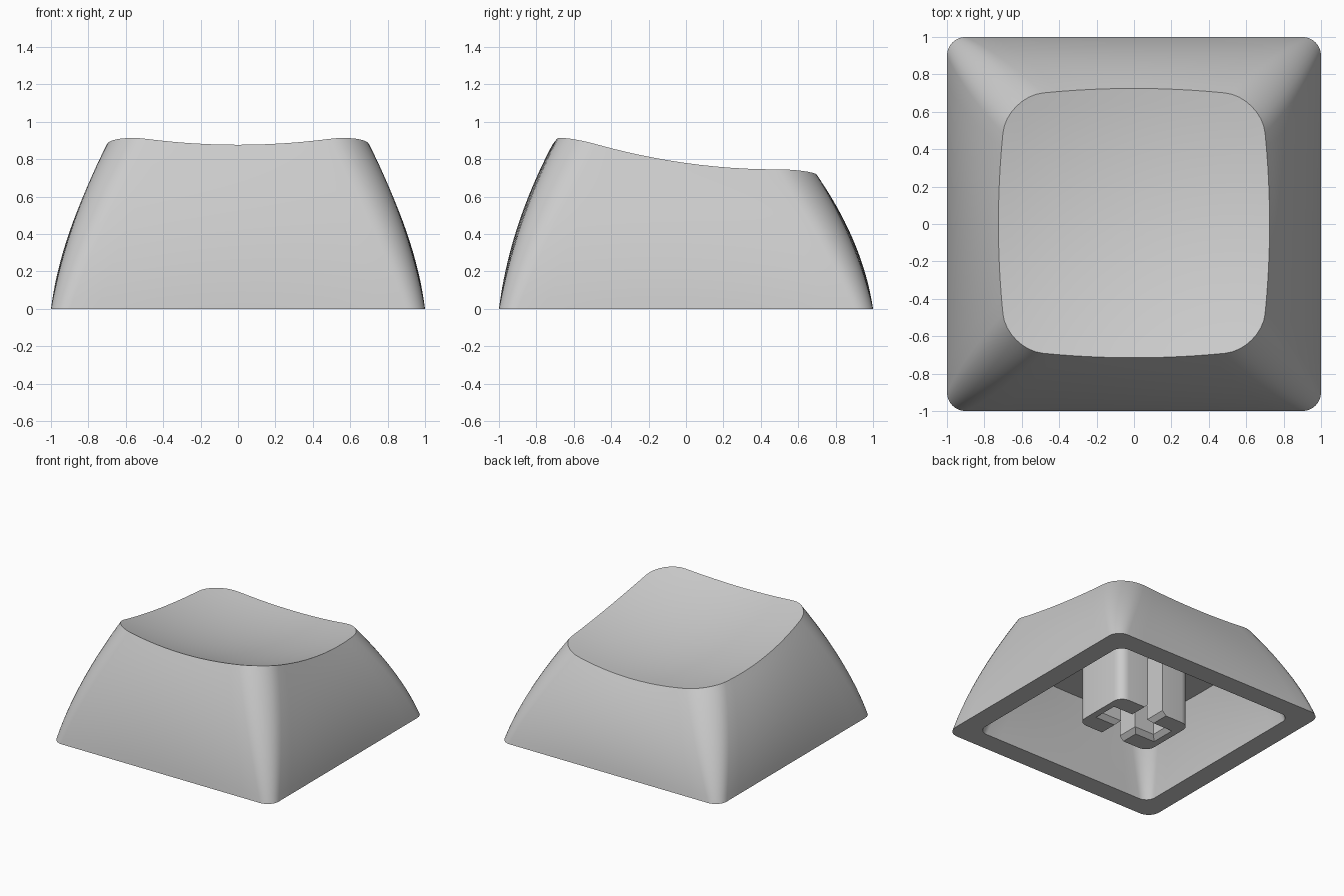
import bpy, bmesh, math

cube = bpy.data.objects.get("Cube")
if cube:
    bpy.data.objects.remove(cube, do_unlink=True)

grey = bpy.data.materials.new("light grey plastic")
grey.use_nodes = True
colour = (0.6, 0.6, 0.6, 1)
grey.diffuse_color = colour
grey.node_tree.nodes["Principled BSDF"].inputs["Base Color"].default_value = colour

CEILING = 0.56
INNER = 0.833
SIDE_STEPS, ARC_STEPS = 12, 8
COUNT = 4 * (SIDE_STEPS + ARC_STEPS)


def finish(bm, name):
    """Turn a bmesh into a shaded object."""
    bmesh.ops.recalc_face_normals(bm, faces=bm.faces)
    mesh = bpy.data.meshes.new(name)
    bm.to_mesh(mesh)
    bm.free()
    mesh.materials.append(grey)
    obj = bpy.data.objects.new(name, mesh)
    bpy.context.collection.objects.link(obj)
    bpy.ops.object.select_all(action="DESELECT")
    obj.select_set(True)
    bpy.context.view_layer.objects.active = obj
    bpy.ops.object.shade_smooth_by_angle(angle=math.radians(30))


def bridge(bm, rings):
    """Make vertex loops from rings of points and join them with quads."""
    loops = [[bm.verts.new(p) for p in ring] for ring in rings]
    for low, high in zip(loops, loops[1:]):
        for i in range(len(low)):
            bm.faces.new((low[i - 1], low[i], high[i], high[i - 1]))
    return loops


def dish(x, y):
    """Height of the tilted, scooped top."""
    return 0.69 - 0.14 * y + 0.17 * (x * x + y * y)


def rounded_square(r):
    """Points around a square of half-width 1 with corner radius r."""
    pts = []
    for q in range(4):
        turn = q * math.pi / 2
        local = [(1, (1 - r) * (2 * i / SIDE_STEPS - 1)) for i in range(SIDE_STEPS)]
        for i in range(ARC_STEPS):
            a = math.pi / 2 * i / ARC_STEPS
            local.append((1 - r + r * math.cos(a), 1 - r + r * math.sin(a)))
        c, s = round(math.cos(turn)), round(math.sin(turn))
        pts += [(x * c - y * s, x * s + y * c) for x, y in local]
    return pts


def section(t):
    """Outer outline at a fraction t of the wall height."""
    outline = []
    for x, y in rounded_square(0.1 + 0.18 * t):
        half_x = 1 - 0.1 * t - 0.175 * t * t
        half_y = half_x - (0.01 * t if y < 0 else 0)
        bow = 0.065 * t
        outline.append((x * half_x * (1 - bow * y * y), y * half_y * (1 - bow * x * x)))
    return outline


# Edge where the walls meet the scooped top
rim = [(x, y, dish(x, y)) for x, y in section(1)]

rings = []
# Inner walls, from the ceiling down
for k in range(8, -1, -1):
    z = CEILING * k / 8
    rings.append([(x * INNER, y * INNER, z) for x, y in section(z / 0.8)])
# Outer walls, from the bottom up
for k in range(16):
    t = k / 16
    rings.append([(x, y, top[2] * t) for (x, y), top in zip(section(t), rim)])
rings.append(rim)
# Scooped top, from the edge inwards
for k in range(9, 0, -1):
    s = k / 10
    rings.append([(x * s, y * s, dish(x * s, y * s)) for x, y, _ in rim])

bm = bmesh.new()
loops = bridge(bm, rings)
bm.faces.new(loops[0])
centre = bm.verts.new((0, 0, dish(0, 0)))
for i in range(COUNT):
    bm.faces.new((loops[-1][i - 1], loops[-1][i], centre))
finish(bm, "key_cap_shell")

# Stem: two halves around a cross-shaped slot with a flared mouth
STEM_X, STEM_Y, SLOT, SLOT_END, RADIUS, FLARE = 0.34, 0.25, 0.07, 0.25, 0.08, 0.035


def half_stem(flare):
    """Outline of one stem half, its slot widened by flare."""
    w, end = SLOT + flare, SLOT_END + flare
    upper = [(end, w), (w, w), (w, STEM_Y)]
    for i in range(7):
        a = math.pi / 2 * (1 - i / 6)
        upper.append((STEM_X - RADIUS + RADIUS * math.cos(a),
                      STEM_Y - RADIUS + RADIUS * math.sin(a)))
    return upper + [(x, -y) for x, y in reversed(upper)]


for side, name in ((1, "stem_left"), (-1, "stem_right")):
    levels = ((FLARE, 0), (0, FLARE), (0, CEILING + 0.02))
    bm = bmesh.new()
    loops = bridge(bm, [[(side * x, y, z) for x, y in half_stem(f)] for f, z in levels])
    bm.faces.new(loops[0])
    bm.faces.new(loops[-1])
    finish(bm, name)
